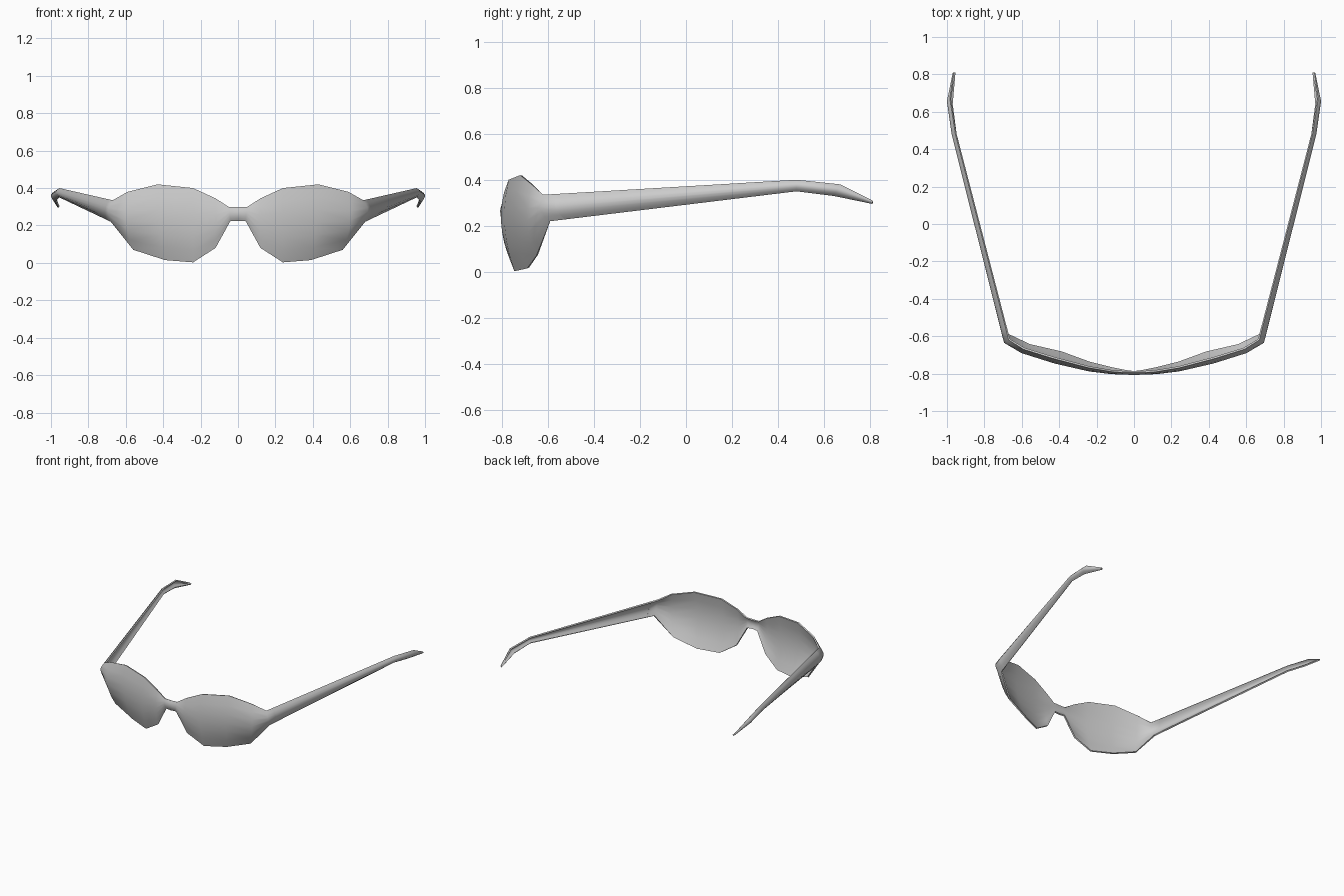
import bpy
import bmesh
from mathutils import Vector

cube = bpy.data.objects.get("Cube")
if cube:
    bpy.data.objects.remove(cube)

ROWS = 6
THICKNESS = 0.01

grey = bpy.data.materials.new("plain grey")
grey.use_nodes = True
colour = (0.6, 0.6, 0.6, 1)
grey.diffuse_color = colour
grey.node_tree.nodes["Principled BSDF"].inputs["Base Color"].default_value = colour


def station(top, bottom, bulge):
    """Cross-section arc: top edge, outermost middle, bottom edge."""
    top, bottom = Vector(top), Vector(bottom)
    middle = (top + bottom) / 2 + Vector((*bulge, 0))
    return top, middle, bottom


def arc(section):
    top, middle, bottom = section
    for i in range(ROWS + 1):
        t = i / ROWS
        yield top * (1 - t) * (1 - 2 * t) + middle * 4 * t * (1 - t) + bottom * t * (2 * t - 1)


def shell(name, sections, mirrored=False, side=1):
    """Thin curved sheet lofted through the cross-sections."""
    bm = bmesh.new()
    columns = [[bm.verts.new((p.x * side, p.y, p.z)) for p in arc(s)] for s in sections]
    for a, b in zip(columns, columns[1:]):
        for i in range(ROWS):
            face = bm.faces.new((a[i], a[i + 1], b[i + 1], b[i]))
            if side < 0:
                face.normal_flip()
    mesh = bpy.data.meshes.new(name)
    bm.to_mesh(mesh)
    bm.free()
    mesh.materials.append(grey)
    obj = bpy.data.objects.new(name, mesh)
    bpy.context.collection.objects.link(obj)
    bpy.ops.object.select_all(action="DESELECT")
    obj.select_set(True)
    bpy.context.view_layer.objects.active = obj
    if mirrored:
        obj.modifiers.new("Mirror", "MIRROR")
        bpy.ops.object.modifier_apply(modifier="Mirror")
    solid = obj.modifiers.new("Solidify", "SOLIDIFY")
    solid.thickness = THICKNESS
    solid.offset = -1
    bpy.ops.object.modifier_apply(modifier="Solidify")
    bpy.ops.object.shade_smooth_by_angle(angle=1.05)
    return obj


# Bridge and lens, from the centre out to the corner
lens = [
    station((0, -0.795, 0.30), (0, -0.795, 0.225), (0, -0.012)),
    station((0.05, -0.795, 0.30), (0.04, -0.79, 0.225), (0, -0.013)),
    station((0.12, -0.79, 0.345), (0.12, -0.775, 0.08), (0, -0.02)),
    station((0.24, -0.77, 0.40), (0.24, -0.745, 0.003), (0, -0.03)),
    station((0.43, -0.72, 0.42), (0.39, -0.69, 0.015), (0.01, -0.04)),
    station((0.59, -0.67, 0.38), (0.56, -0.65, 0.07), (0.025, -0.03)),
    station((0.67, -0.62, 0.335), (0.68, -0.59, 0.22), (0.02, -0.03)),
]

# Temple arm, from the ear bend to the tip
arm = [
    station((0.955, 0.48, 0.40), (0.955, 0.48, 0.35), (0.02, 0)),
    station((0.985, 0.67, 0.38), (0.975, 0.64, 0.33), (0.02, 0)),
    station((0.965, 0.81, 0.31), (0.96, 0.81, 0.295), (0.006, 0)),
]

# The front piece wraps a little way round the corner to meet each temple
hinge = [a.lerp(b, 0.06) for a, b in zip(lens[-1], arm[0])]

shell("lenses_and_bridge", lens + [hinge], mirrored=True)
shell("temple_left", [hinge] + arm)
shell("temple_right", [hinge] + arm, side=-1)
